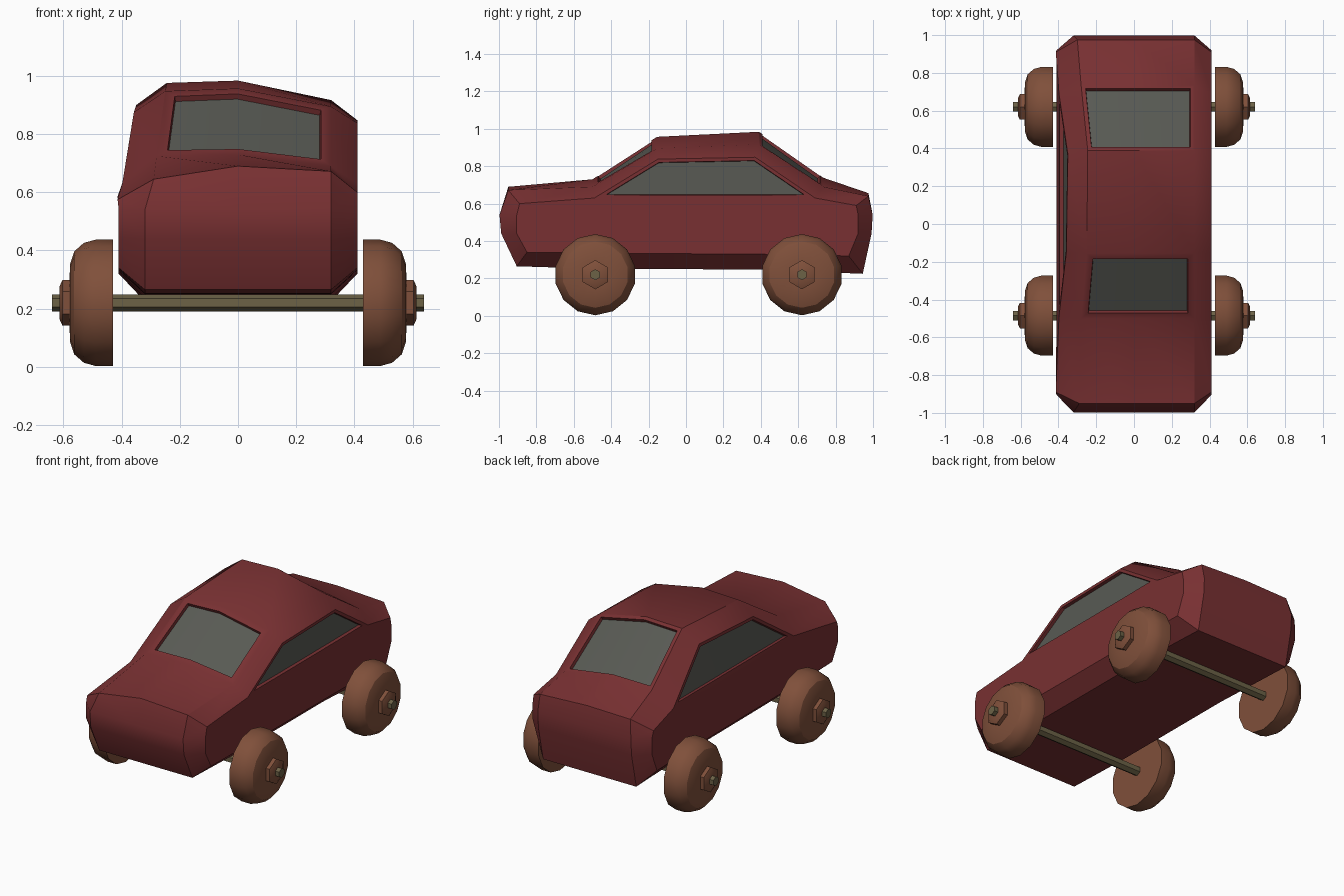
import bpy, bmesh, math

if "Cube" in bpy.data.objects:
    bpy.data.objects.remove(bpy.data.objects["Cube"])


def material(name, rgb):
    m = bpy.data.materials.new(name)
    m.diffuse_color = (*rgb, 1)
    m.use_nodes = True
    m.node_tree.nodes["Principled BSDF"].inputs["Base Color"].default_value = m.diffuse_color
    return m


RED = material("dark red paint", (0.19, 0.03, 0.032))
GLASS = material("grey glass", (0.098, 0.102, 0.088))
BROWN = material("brown wheel", (0.215, 0.08, 0.043))
OLIVE = material("olive axle", (0.15, 0.122, 0.062))


def finish(name, bm, mats, angle=30):
    mesh = bpy.data.meshes.new(name)
    bm.to_mesh(mesh)
    bm.free()
    for m in mats:
        mesh.materials.append(m)
    ob = bpy.data.objects.new(name, mesh)
    bpy.context.collection.objects.link(ob)
    bpy.ops.object.select_all(action='DESELECT')
    bpy.context.view_layer.objects.active = ob
    ob.select_set(True)
    bpy.ops.object.shade_smooth_by_angle(angle=math.radians(angle))
    return ob


# --- Body: cross-sections lofted from front to back -------------------------
M1, M2 = 0.44, 0.54   # heights of the two bumper rows


def ring(yb, yl, ym, yc, yt, zb, zl, belt_r, top_r, sh_r, mid, sh_l, top_l, belt_l):
    """Section from bottom right, over the roof, to bottom left."""
    return [(.32, yb, zb), (.41, yl, zl), (.41, ym, M1), (.41, ym, M2),
            (.41, yc, belt_r), (.41, yc, top_r), (.32, yt, sh_r), (0, yt, mid),
            (sh_l[0], yt, sh_l[1]), (top_l[0], yc, top_l[1]), (belt_l[0], yc, belt_l[1]),
            (-.41, ym, M2), (-.41, ym, M1), (-.41, yl, zl), (-.32, yb, zb)]


BELT_L = (-.397, .635)
rings = [
    ring(-.905, -.85, -.905, -.89, -.95, .265, .34, .6, .6, .672, .69,
         (-.29, .645), (-.414, .575), (-.414, .575)),                       # nose
    ring(-.49, -.49, -.49, -.49, -.5, .252, .335, .63, .63, .69, .73,
         (-.28, .725), BELT_L, BELT_L),                                     # windscreen base
    ring(-.16, -.16, -.16, -.15, -.155, .25, .333, .628, .838, .895, .957,
         (-.25, .948), (-.358, .875), BELT_L),                              # roof front
    ring(.38, .38, .38, .37, .39, .248, .33, .628, .848, .917, .984,
         (-.245, .976), (-.35, .9), BELT_L),                                # roof rear
    ring(.69, .69, .69, .69, .735, .235, .325, .63, .63, .69, .738,
         (-.28, .735), BELT_L, BELT_L),                                     # rear window base
    ring(.945, .87, .92, .91, .975, .225, .32, .59, .59, .64, .656,
         (-.3, .65), (-.414, .585), (-.414, .585)),                         # tail
]

bm = bmesh.new()
cache = {}


def vert(co):
    key = tuple(round(c, 4) for c in co)
    if key not in cache:
        cache[key] = bm.verts.new(co)
    return cache[key]


def face(*points):
    vs = list(dict.fromkeys(vert(p) for p in points))
    return bm.faces.new(vs) if len(vs) > 2 else None


N = len(rings[0])
skin = {}
for s in range(len(rings) - 1):
    for r in range(N):
        q = (r + 1) % N
        skin[s, r] = face(rings[s][r], rings[s + 1][r], rings[s + 1][q], rings[s][q])

# Bulging nose and tail
for R, y1, y2 in ((rings[0], -.988, -.997), (rings[-1], .992, .998)):
    a1, c1, l1 = [(x, y1, M1) for x in (.32, 0, -.32)]
    a2, c2, l2 = [(x, y2, M2) for x in (.32, 0, -.32)]
    face(R[0], a1, c1, l1, R[14])
    face(a1, a2, c2, c1)
    face(c1, c2, l2, l1)
    face(a2, R[6], R[7], c2)
    face(c2, R[7], R[8], l2)
    face(R[0], R[1], R[2], a1)
    face(a1, R[2], R[3], a2)
    face(a2, R[3], R[4], R[5], R[6])
    face(R[14], R[13], R[12], l1)
    face(l1, R[12], R[11], l2)
    face(l2, R[11], R[10], R[9], R[8])
bmesh.ops.recalc_face_normals(bm, faces=bm.faces[:])

# Windows: inset frame, then a small recess with glass
windows = [([(1, 6), (1, 7)], .035), ([(3, 6), (3, 7)], .022),
           ([(1, 4), (2, 4), (3, 4)], .018), ([(1, 9), (2, 9), (3, 9)], .018)]
for keys, frame in windows:
    panes = [skin[k] for k in keys if skin[k]]
    bmesh.ops.inset_region(bm, faces=panes, thickness=frame, depth=0,
                           use_even_offset=True, use_boundary=True)
    bmesh.ops.inset_region(bm, faces=panes, thickness=.002, depth=-.02,
                           use_even_offset=True, use_boundary=True)
    for f in panes:
        f.material_index = 1
finish("car_body", bm, [RED, GLASS])


# --- Running gear: profiles (x, radius) turned about the x axis --------------
def turned(name, profile, sides, mat, y, z=.22, side=1):
    bm = bmesh.new()
    loops = []
    for x, r in profile:
        loops.append([bm.verts.new((side * x,
                                    y + r * math.sin(2 * math.pi * i / sides),
                                    z + r * math.cos(2 * math.pi * i / sides)))
                      for i in range(sides)])
    for a, b in zip(loops, loops[1:]):
        for i in range(sides):
            j = (i + 1) % sides
            bm.faces.new((a[i], a[j], b[j], b[i]))
    bm.faces.new(loops[0])
    bm.faces.new(loops[-1])
    bmesh.ops.recalc_face_normals(bm, faces=bm.faces[:])
    return finish(name, bm, [mat])


WHEEL = [(.43, .217), (.49, .217), (.53, .206), (.563, .177), (.577, .135), (.58, .07)]
NUT = [(.575, .078), (.604, .078), (.614, .055)]
for end, y in (("front", -.485), ("rear", .62)):
    turned(end + "_axle", [(-.64, .029), (.64, .029)], 6, OLIVE, y)
    for label, side in (("right", 1), ("left", -1)):
        turned(f"{end}_{label}_wheel", WHEEL, 14, BROWN, y, side=side)
        turned(f"{end}_{label}_hub_nut", NUT, 6, BROWN, y, side=side)
